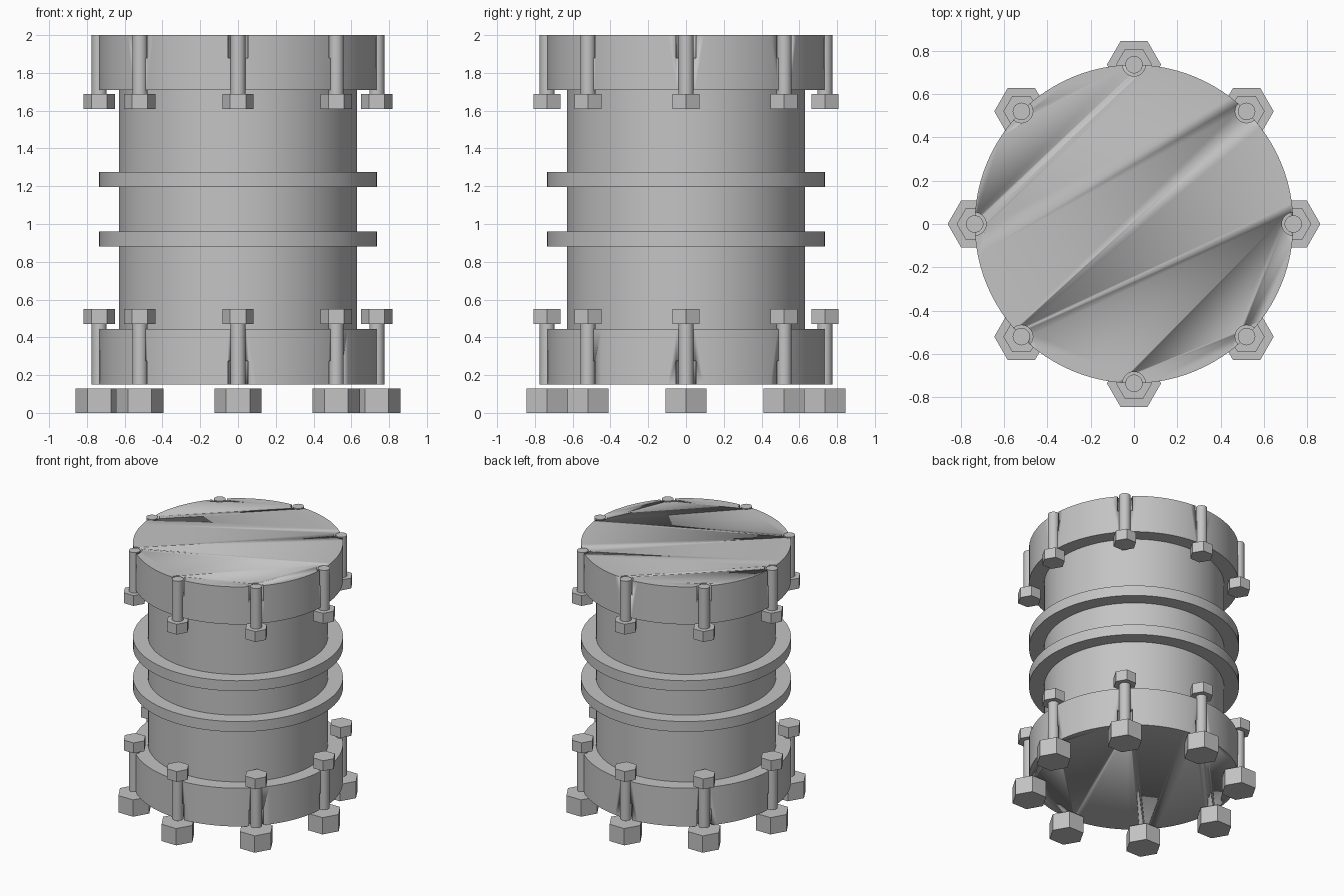
import bpy
from math import cos, sin, pi, radians

cube = bpy.data.objects.get("Cube")
if cube:
    bpy.data.objects.remove(cube, do_unlink=True)

GREY = (0.55, 0.55, 0.55, 1)
steel = bpy.data.materials.new("plain grey")
steel.use_nodes = True
steel.diffuse_color = GREY
steel.node_tree.nodes["Principled BSDF"].inputs["Base Color"].default_value = GREY

BOLT_CIRCLE = 0.735


def prism(name, radius, z0, z1, sides=96, at=(0, 0), turn=0):
    """Upright prism or cylinder between two heights."""
    bpy.ops.mesh.primitive_cylinder_add(
        vertices=sides, radius=radius, depth=z1 - z0,
        location=(at[0], at[1], (z0 + z1) / 2), rotation=(0, 0, turn))
    ob = bpy.context.object
    ob.name = name
    ob.data.materials.append(steel)
    if sides > 6:
        bpy.ops.object.shade_smooth_by_angle(angle=radians(30))
    return ob


def bolt_spots():
    for i in range(8):
        a = i * pi / 4
        yield i + 1, (BOLT_CIRCLE * cos(a), BOLT_CIRCLE * sin(a))


def notch(flange, z0, z1):
    """Cut the clearance recesses around the bolt ends."""
    for i, at in bolt_spots():
        cutter = prism(f"{flange.name}_cutter_{i}", 0.053, z0, z1, 32, at)
        cutter.hide_render = True
        cutter.hide_set(True)
        mod = flange.modifiers.new(f"recess_{i}", 'BOOLEAN')
        mod.operation = 'DIFFERENCE'
        mod.solver = 'EXACT'
        mod.object = cutter
    # Apply the cuts, then drop the cutters
    bpy.context.view_layer.objects.active = flange
    for mod in list(flange.modifiers):
        cutter = mod.object
        if mod.type == 'BOOLEAN':
            bpy.ops.object.modifier_apply(modifier=mod.name)
            bpy.data.objects.remove(cutter, do_unlink=True)


# Central drum with two ribs
prism("drum_body", 0.63, 0.2, 1.95)
prism("lower_rib", 0.735, 0.88, 0.96)
prism("upper_rib", 0.735, 1.195, 1.275)

# End flanges
notch(prism("bottom_flange", 0.735, 0.15, 0.445), 0.1, 0.275)
notch(prism("top_flange", 0.735, 1.71, 2.0), 1.88, 2.05)

# Bolts around both flanges, with large hexagonal feet below
for i, spot in bolt_spots():
    prism(f"lower_bolt_shank_{i}", 0.04, 0.15, 0.5, 32, spot)
    prism(f"lower_bolt_head_{i}", 0.083, 0.47, 0.55, 6, spot, pi / 6)
    prism(f"upper_bolt_shank_{i}", 0.04, 1.65, 2.0, 32, spot)
    prism(f"upper_bolt_head_{i}", 0.083, 1.608, 1.688, 6, spot, pi / 6)
    prism(f"foot_nut_{i}", 0.125, 0, 0.13, 6, spot, pi / 6)
